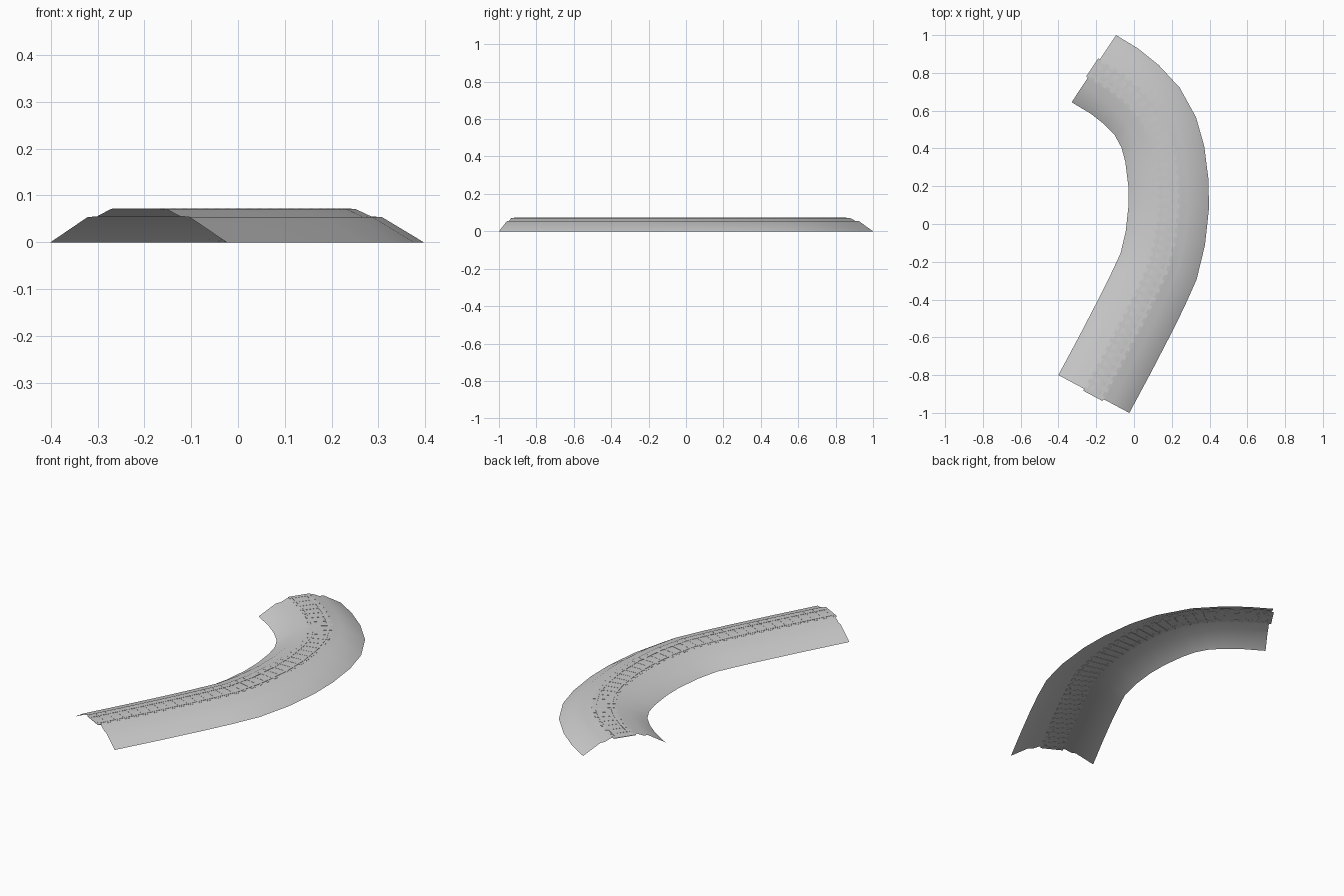
import bpy, bmesh, math
from mathutils import Vector

if "Cube" in bpy.data.objects:
    bpy.data.objects.remove(bpy.data.objects["Cube"])

stone = bpy.data.materials.new("light_grey")
stone.diffuse_color = (0.6, 0.6, 0.6, 1)
stone.use_nodes = True
stone.node_tree.nodes["Principled BSDF"].inputs["Base Color"].default_value = stone.diffuse_color

# centre line of the track, from the straight end round the bend
path = [Vector(p) for p in [
    (-0.2125, -0.90), (-0.10, -0.69), (0.01, -0.478), (0.075, -0.346),
    (0.13, -0.225), (0.166, -0.075), (0.184, 0.09), (0.182, 0.22), (0.163, 0.37),
    (0.131, 0.485), (0.07, 0.596), (-0.014, 0.685), (-0.103, 0.756),
    (-0.2125, 0.8225)]]


def side_vectors():
    """Unit vectors pointing to the outside of the bend at each point."""
    out = []
    for i in range(len(path)):
        if i == 0:
            t = Vector((0.47, 0.882))
        elif i == len(path) - 1:
            t = Vector((-0.834, 0.552))
        else:
            t = (path[i + 1] - path[i]).normalized() + (path[i] - path[i - 1]).normalized()
        t.normalize()
        out.append(Vector((t.y, -t.x)))
    return out


sides = side_vectors()


def make_object(name, bm, smooth=False):
    me = bpy.data.meshes.new(name)
    bm.to_mesh(me)
    bm.free()
    me.materials.append(stone)
    for p in me.polygons:
        p.use_smooth = smooth
    ob = bpy.data.objects.new(name, me)
    bpy.context.collection.objects.link(ob)
    return ob


def sweep(name, profile, smooth):
    """Sweep an open (offset, height) profile along the path."""
    bm = bmesh.new()
    rows = []
    for c, s in zip(path, sides):
        rows.append([bm.verts.new((*(c + s * o), z)) for o, z in profile])
    for a, b in zip(rows, rows[1:]):
        for j in range(len(profile) - 1):
            bm.faces.new((a[j], a[j + 1], b[j + 1], b[j]))
    return make_object(name, bm, smooth)


# embankment with a shoulder and a raised ballast strip, open underneath
half = [(0.213, 0), (0.123, 0.054), (0.101, 0.055), (0.067, 0.071)]
sweep("embankment", [(-o, z) for o, z in half] + half[::-1], True)

# two thin rails
for label, o in (("inner", -0.038), ("outer", 0.038)):
    w = 0.006
    sweep(label + "_rail", [(o - w, 0.0705), (o - w, 0.0725),
                            (o + w, 0.0725), (o + w, 0.0705)], False)


def along(d):
    """Position and side vector at distance d along the path."""
    for i in range(len(path) - 1):
        seg = (path[i + 1] - path[i]).length
        if d <= seg or i == len(path) - 2:
            f = d / seg
            return path[i].lerp(path[i + 1], f), sides[i].lerp(sides[i + 1], f).normalized()
        d -= seg


# thin sleepers, the first and last overhanging the ends a little
total = sum((b - a).length for a, b in zip(path, path[1:]))
count = 40
bm = bmesh.new()
for k in range(count + 1):
    c, s = along(total * k / count)
    t = Vector((-s.y, s.x))
    ring = [c + s * (0.058 * u) + t * (0.011 * v)
            for u, v in ((-1, -1), (1, -1), (1, 1), (-1, 1))]
    lo = [bm.verts.new((*p, 0.0695)) for p in ring]
    hi = [bm.verts.new((*p, 0.0718)) for p in ring]
    bm.faces.new(hi)
    bm.faces.new(lo[::-1])
    for j in range(4):
        n = (j + 1) % 4
        bm.faces.new((lo[j], lo[n], hi[n], hi[j]))
make_object("sleepers", bm)
